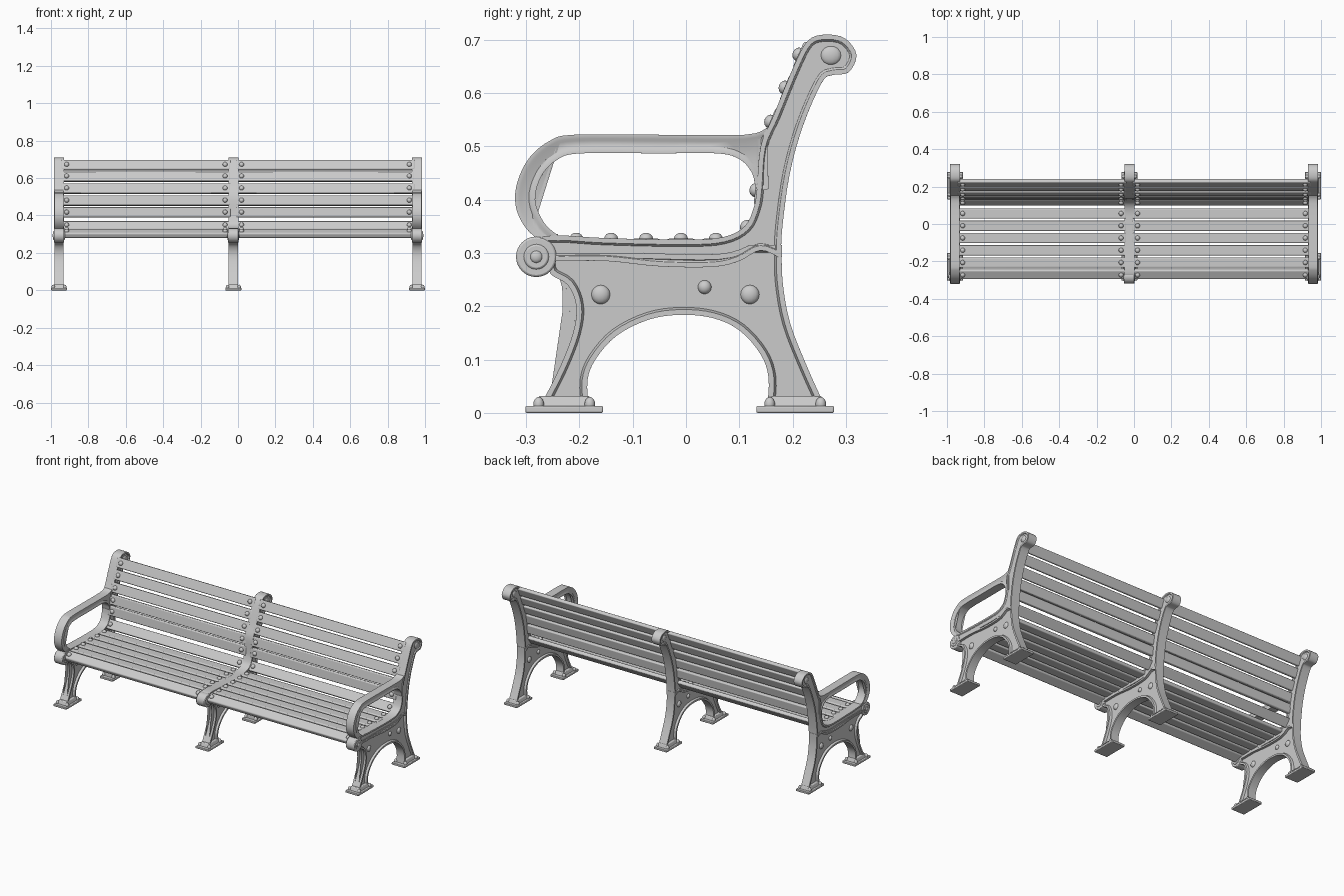
import bpy, bmesh
from math import radians, sin, cos, pi
from mathutils import Vector, Matrix

if "Cube" in bpy.data.objects:
    bpy.data.objects.remove(bpy.data.objects["Cube"])

FRAMES = {"left": -0.957, "middle": -0.025, "right": 0.957}


def finish(bm, name, bevel=0.0, segments=2):
    bmesh.ops.recalc_face_normals(bm, faces=bm.faces)
    mesh = bpy.data.meshes.new(name)
    bm.to_mesh(mesh)
    bm.free()
    ob = bpy.data.objects.new(name, mesh)
    bpy.context.collection.objects.link(ob)
    if bevel:
        mod = ob.modifiers.new("bevel", 'BEVEL')
        mod.width, mod.segments = bevel, segments
        mod.limit_method, mod.angle_limit = 'ANGLE', radians(40)
    return ob


def smooth_loop(pts, steps=4):
    """Closed Catmull-Rom loop; a point given twice stays a corner."""
    p = [Vector(q) for q in pts]
    out, n = [], len(p)
    for i in range(n):
        a, b, c, d = p[i - 1], p[i], p[(i + 1) % n], p[(i + 2) % n]
        if (b - c).length < 1e-6:
            continue
        for s in range(steps):
            t = s / steps
            q = 0.5 * (2 * b + (c - a) * t + (2 * a - 5 * b + 4 * c - d) * t * t
                       + (3 * b - a - 3 * c + d) * t ** 3)
            if not out or (q - out[-1]).length > 0.004:
                out.append(q)
    if (out[0] - out[-1]).length < 0.004:
        out.pop()
    return out


def shrink(loop, dist):
    """Offset a closed loop inwards, with the mitre at corners limited."""
    n = len(loop)
    area = sum(loop[i - 1].cross(loop[i]) for i in range(n))
    sign = 1 if area > 0 else -1
    out = []
    for i in range(n):
        u = (loop[i] - loop[i - 1]).normalized()
        v = (loop[(i + 1) % n] - loop[i]).normalized()
        nu, nv = Vector((-u.y, u.x)), Vector((-v.y, v.x))
        m = (nu + nv).normalized()
        out.append(loop[i] + sign * m * dist / max(m.dot(nu), 0.6))
    return out


def casting(name, pts, x, half, inset, depth):
    """Flat cast-iron piece with a raised rim and a sunken panel on both sides."""
    bm = bmesh.new()
    outer = smooth_loop(pts)
    rim, panel = shrink(outer, inset), shrink(outer, inset + 0.004)
    rows = [(panel, depth - half), (rim, -half), (outer, -half),
            (outer, half), (rim, half), (panel, half - depth)]
    rings = [[bm.verts.new((x + dx, y, z)) for y, z in loop] for loop, dx in rows]
    n = len(outer)
    for a, b in zip(rings, rings[1:]):
        for i in range(n):
            j = (i + 1) % n
            bm.faces.new((a[i], a[j], b[j], b[i]))
    caps = [bm.faces.new(rings[0]), bm.faces.new(rings[-1])]
    bmesh.ops.triangulate(bm, faces=caps, ngon_method='EAR_CLIP')
    return finish(bm, name, 0.003)


def dome(bm, loc, scale, rot=Matrix()):
    m = Matrix.Translation(loc) @ rot @ Matrix.Diagonal((*scale, 1))
    bmesh.ops.create_uvsphere(bm, u_segments=14, v_segments=8, radius=1, matrix=m)


def box(bm, loc, size, rot=Matrix()):
    m = Matrix.Translation(loc) @ rot @ Matrix.Diagonal((*size, 1))
    return bmesh.ops.create_cube(bm, size=1, matrix=m)["verts"]


# Side profiles (y, z)
RAIL = [(-0.28, 0.325), (-0.24, 0.333), (-0.15, 0.328), (0, 0.325), (0.07, 0.33),
        (0.11, 0.35), (0.127, 0.385), (0.133, 0.42), (0.14, 0.5), (0.165, 0.56),
        (0.202, 0.65), (0.228, 0.698), (0.26, 0.71), (0.298, 0.703), (0.32, 0.672),
        (0.305, 0.639), (0.275, 0.634), (0.255, 0.62), (0.22, 0.54), (0.195, 0.45),
        (0.181, 0.35), (0.178, 0.29), (0.178, 0.29), (0.14, 0.305), (0.1, 0.285),
        (0.05, 0.274), (-0.05, 0.275), (-0.15, 0.285), (-0.25, 0.285), (-0.28, 0.29)]
LEGS = [(-0.275, 0.01), (-0.275, 0.01), (-0.237, 0.085), (-0.212, 0.15), (-0.206, 0.2),
        (-0.222, 0.24), (-0.255, 0.262), (-0.26, 0.3), (-0.26, 0.3), (-0.1, 0.3),
        (0.06, 0.298), (0.12, 0.315), (0.12, 0.315), (0.18, 0.315), (0.18, 0.315),
        (0.181, 0.25), (0.195, 0.17), (0.228, 0.085), (0.262, 0.01), (0.262, 0.01),
        (0.152, 0.01), (0.152, 0.01), (0.155, 0.065), (0.14, 0.11), (0.1, 0.155),
        (0.05, 0.178), (-0.01, 0.184), (-0.07, 0.175), (-0.13, 0.145), (-0.17, 0.1),
        (-0.185, 0.06), (-0.182, 0.01), (-0.182, 0.01)]
ARM = [(0.152, 0.535), (0.152, 0.535), (0.11, 0.522), (-0.05, 0.522), (-0.21, 0.522),
       (-0.255, 0.511), (-0.293, 0.48), (-0.316, 0.435), (-0.32, 0.39), (-0.303, 0.35),
       (-0.27, 0.318), (-0.27, 0.318), (-0.23, 0.326), (-0.23, 0.326), (-0.265, 0.355),
       (-0.283, 0.4), (-0.271, 0.445), (-0.243, 0.474), (-0.2, 0.487), (-0.05, 0.487),
       (0.06, 0.487), (0.102, 0.475), (0.124, 0.45), (0.133, 0.42), (0.155, 0.42), (0.155, 0.42)]

for side, x in FRAMES.items():
    # Main iron frame
    casting(side + "_seat_and_back_rail", RAIL, x, 0.027, 0.009, 0.005)
    casting(side + "_legs", LEGS, x, 0.025, 0.010, 0.012)
    if side != "middle":
        casting(side + "_armrest", ARM, x, 0.025, 0.008, 0.003)

    # Front scroll with a stepped ring
    bm = bmesh.new()
    for r, w in ((0.038, 0.056), (0.024, 0.062)):
        m = Matrix.Translation((x, -0.281, 0.293)) @ Matrix.Rotation(pi / 2, 4, 'Y')
        bmesh.ops.create_cone(bm, cap_ends=True, segments=32, radius1=r, radius2=r,
                              depth=w, matrix=m)
    finish(bm, side + "_front_scroll", 0.004)

    # Round bosses on both faces of the casting
    bm = bmesh.new()
    for s in (-1, 1):
        dome(bm, (x + s * 0.029, -0.281, 0.293), (0.007, 0.012, 0.012))
        dome(bm, (x + s * 0.02, 0.272, 0.671), (0.008, 0.02, 0.018))
        for y, z, r in ((-0.16, 0.222, 0.018), (0.12, 0.222, 0.018), (0.035, 0.236, 0.013)):
            dome(bm, (x + s * 0.012, y, z), (0.011, r, r))
    finish(bm, side + "_bosses")

    # Foot plates, tapered collars and anchor bolts
    for foot, yc, leg in (("front", -0.2285, -0.2285), ("back", 0.205, 0.207)):
        bm = bmesh.new()
        box(bm, (x, yc, 0.0065), (0.086, 0.146, 0.013))
        finish(bm, f"{side}_{foot}_foot_plate", 0.003)
        bm = bmesh.new()
        for v in box(bm, (x, leg, 0.021), (0.066, 0.112, 0.022)):
            if v.co.z > 0.02:
                v.co.x = x + (v.co.x - x) * 0.78
                v.co.y = leg + (v.co.y - leg) * 0.84
        finish(bm, f"{side}_{foot}_foot_collar", 0.003)
        bm = bmesh.new()
        for sx in (-1, 1):
            for sy in (-1, 1):
                dome(bm, (x + sx * 0.031, yc + sy * 0.048, 0.016), (0.01, 0.01, 0.014))
        finish(bm, f"{side}_{foot}_foot_bolts")

# Slats: surface point (y, z), tilt in degrees, thickness
SEAT = [(-0.273, 0.317, 27, 0.03)] + [(-0.206 + 0.0655 * i, 0.327, 0, 0.022) for i in range(5)]
BACK = [(0.113, 0.35, 52, 0.022), (0.13, 0.418, 83, 0.022), (0.138, 0.482, 78, 0.022),
        (0.158, 0.547, 68, 0.022), (0.185, 0.611, 68, 0.022), (0.211, 0.673, 66, 0.022)]
SPANS = {"left": (-0.945, -0.04), "right": (-0.01, 0.945)}
bolts = bmesh.new()
for part, rows in (("seat", SEAT), ("back", BACK)):
    for i, (y, z, deg, thick) in enumerate(rows):
        a = radians(deg)
        rot = Matrix.Rotation(a, 4, 'X')
        normal = Vector((0, -sin(a), cos(a)))
        for span, (x0, x1) in SPANS.items():
            bm = bmesh.new()
            mid = Vector(((x0 + x1) / 2, y, z)) - normal * thick / 2
            box(bm, mid, (x1 - x0, 0.055, thick), rot)
            finish(bm, f"{span}_{part}_slat_{i + 1}", thick * 0.25, 3)
            # Domed bolt near each end of the slat
            for bx in (x0 + 0.029, x1 - 0.029):
                dome(bolts, Vector((bx, y, z)), (0.013, 0.013, 0.011), rot)
finish(bolts, "slat_bolts")

# Smooth shading with crisp edges
for ob in bpy.context.collection.objects:
    ob.select_set(True)
    bpy.context.view_layer.objects.active = ob
bpy.ops.object.shade_smooth_by_angle(angle=radians(40))
